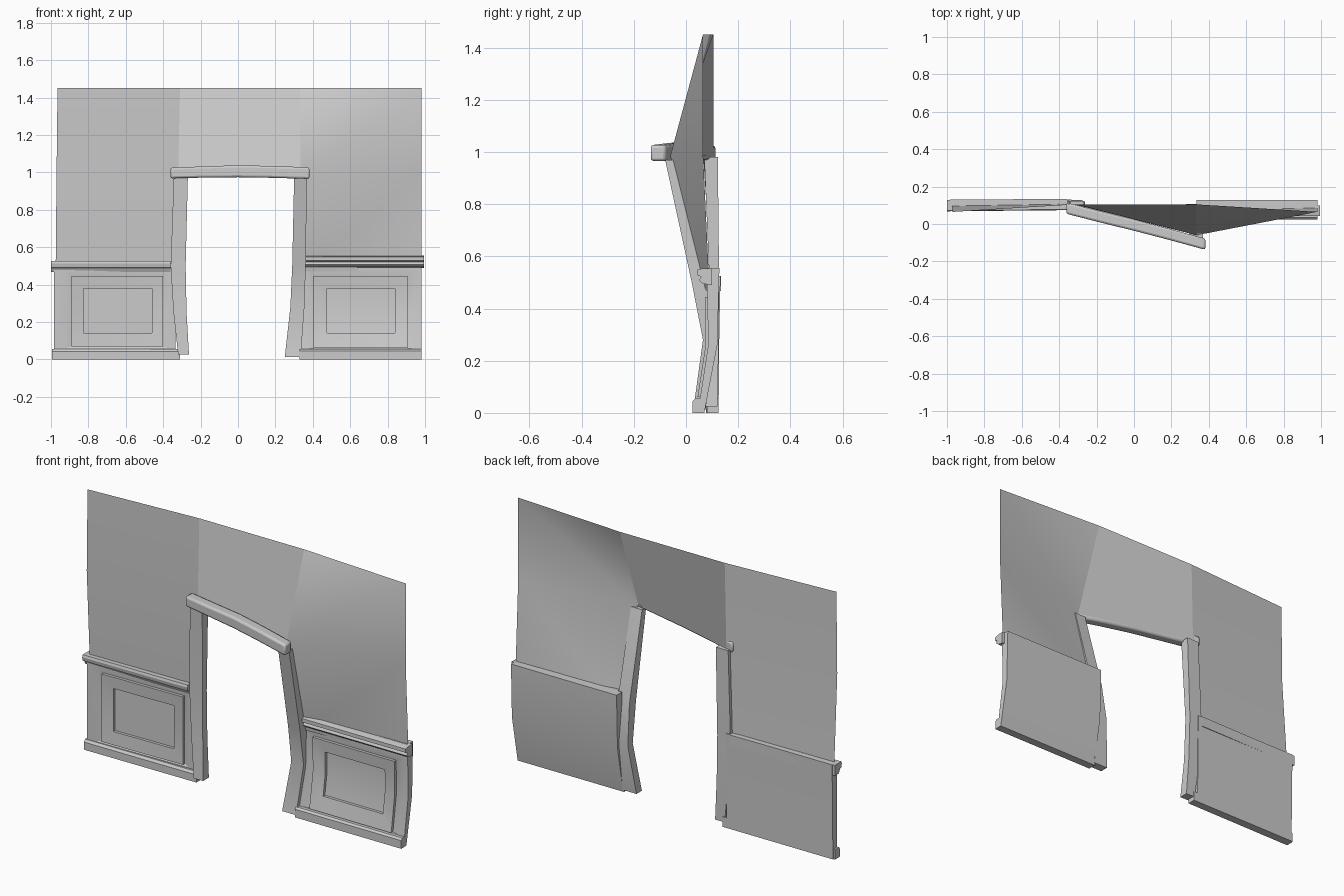
import bpy, bmesh, math

if "Cube" in bpy.data.objects:
    bpy.data.objects.remove(bpy.data.objects["Cube"])


def finish(name, bm, bevel=0.0, smooth=25):
    bmesh.ops.recalc_face_normals(bm, faces=bm.faces)
    me = bpy.data.meshes.new(name)
    bm.to_mesh(me)
    bm.free()
    ob = bpy.data.objects.new(name, me)
    bpy.context.collection.objects.link(ob)
    if bevel:
        m = ob.modifiers.new("edge", 'BEVEL')
        m.width, m.segments, m.limit_method, m.angle_limit = bevel, 2, 'ANGLE', 0.7
    for o in bpy.context.selected_objects:
        o.select_set(False)
    bpy.context.view_layer.objects.active = ob
    ob.select_set(True)
    bpy.ops.object.shade_smooth_by_angle(angle=math.radians(smooth))
    return ob


def loft(name, rings, bevel=0.0, smooth=25):
    """Closed solid through a list of equal-length point rings."""
    bm = bmesh.new()
    vs = [[bm.verts.new(p) for p in r] for r in rings]
    n = len(rings[0])
    for a, b in zip(vs, vs[1:]):
        for i in range(n):
            j = (i + 1) % n
            bm.faces.new((a[i], a[j], b[j], b[i]))
    for r in (vs[0], vs[-1]):
        if n == 6:
            bm.faces.new((r[0], r[1], r[2], r[5]))
            bm.faces.new((r[2], r[3], r[4], r[5]))
        else:
            bm.faces.new(r)
    return finish(name, bm, bevel, smooth)


def lerp_rows(rows, z, k):
    """Depth at height z from (z, front, back) rows."""
    for a, b in zip(rows, rows[1:]):
        if z <= b[0]:
            t = (z - a[0]) / (b[0] - a[0])
            return a[k] + (b[k] - a[k]) * t
    return rows[-1][k]


# upper wall: three thin smooth sheets, twisted forward at the right jamb
TL, TR = (-.31, .105, 1.45), (.33, .105, 1.45)
JL, JR = (-.32, .105, .985), (.335, -.06, .985)
BL, BR = (-.345, .11, .47), (.358, .075, .47)
OT, OM, OB = (.98, .065, 1.45), (.98, .065, 1.0), (.98, .09, .47)
LT, LM, LB = (-.965, .065, 1.45), (-.97, .065, 1.0), (-.975, .10, .47)
sheets = {"left_upper_wall": [(LT, LM, JL, TL), (LM, LB, BL, JL)],
          "over_door_wall": [(TL, JL, JR, TR)],
          "right_upper_wall": [(TR, JR, OT), (JR, OM, OT), (JR, BR, OM), (BR, OB, OM)]}
for name, faces in sheets.items():
    bm = bmesh.new()
    for f in faces:
        bm.faces.new([bm.verts.new(p) for p in f])
    bmesh.ops.remove_doubles(bm, verts=bm.verts, dist=1e-5)
    finish(name, bm, smooth=60)


# door posts: (z, x0, x1, y front, y back)
def post(name, rows):
    loft(name, [[(a, c, z), (b, c, z), (b, d, z), (a, d, z)] for z, a, b, c, d in rows])


post("left_door_post", [(.025, -.32, -.262, .07, .12), (.25, -.345, -.275, .085, .125),
                        (.5, -.36, -.28, .09, .127), (.98, -.343, -.268, .07, .122)])
post("right_door_post", [(.012, .25, .335, .028, .075), (.28, .28, .355, .065, .108),
                         (.5, .29, .362, .022, .08), (.97, .3, .368, -.08, -.045)])

# lintel: slightly arched, rounded bar running forward to the right; (x, y centre, z0, z1)
loft("door_lintel", [[(x, y - .03, a), (x, y + .03, a), (x, y + .03, b), (x, y - .03, b)]
     for x, y, a, b in [(-.362, .085, .968, 1.025), (-.18, .038, .972, 1.032), (0, -.006, .974, 1.038),
                        (.18, -.053, .971, 1.034), (.382, -.108, .965, 1.027)]], bevel=.011, smooth=50)


# wainscot: panelled slab following a bent depth profile, plus base and rail
def wainscot(side, rows, x0, x1, rects, tilt):
    kink = rows[1][0]

    def ring(a, b, z0, z1, off, k=1):
        pts = [(a, z0), (b, z0), (b, kink), (b, z1), (a, z1), (a, kink)]
        return [(x, lerp_rows(rows, z, k) + off + (tilt * (x + .65) if k == 1 else 0), z)
                for x, z in pts]

    top = rows[-1][0]
    loft(side + "_wainscot_panel",
         [ring(x0, x1, 0, top, 0, 2), ring(x0, x1, 0, top, 0)] + [ring(*r) for r in rects], smooth=20)


def bar(name, x0, x1, profile, dy=0.0):
    loft(name, [[(x0, y - dy, z) for y, z in profile], [(x1, y, z) for y, z in profile]])


def rects(a, o, i):
    """Shallow surround, raised moulding, slope to a stepped-down field."""
    return [(*a, 0), (*o, .006), (*o, -.010), (*i, -.002), (*i, .014)]


wainscot("left", [(0, .095, .125), (.26, .095, .127), (.525, .095, .132)], -.985, -.335,
         rects((-.925, -.372, .06, .475), (-.89, -.4, .07, .445), (-.825, -.46, .14, .378)), .02)
bar("left_baseboard", -.995, -.31, [(.08, 0), (.125, 0), (.125, .055), (.09, .055), (.08, .042)], .004)
bar("left_chair_rail", -1.0, -.362, [(.1, .467), (.135, .467), (.135, .525), (.078, .525),
                                     (.074, .512), (.078, .492), (.09, .488)], .006)

wainscot("right", [(0, .045, .07), (.26, .085, .12), (.555, .08, .128)], .335, .98,
         rects((.365, .945, .055, .475), (.405, .905, .06, .445), (.475, .84, .14, .378)), .0)
bar("right_baseboard", .33, .98, [(.025, 0), (.07, 0), (.075, .055), (.035, .055), (.025, .045)])
bar("right_chair_rail", .362, .995, [(.1, .49), (.1, .555), (.06, .553), (.042, .548),
                                     (.042, .528), (.058, .522), (.05, .508), (.065, .495)])
